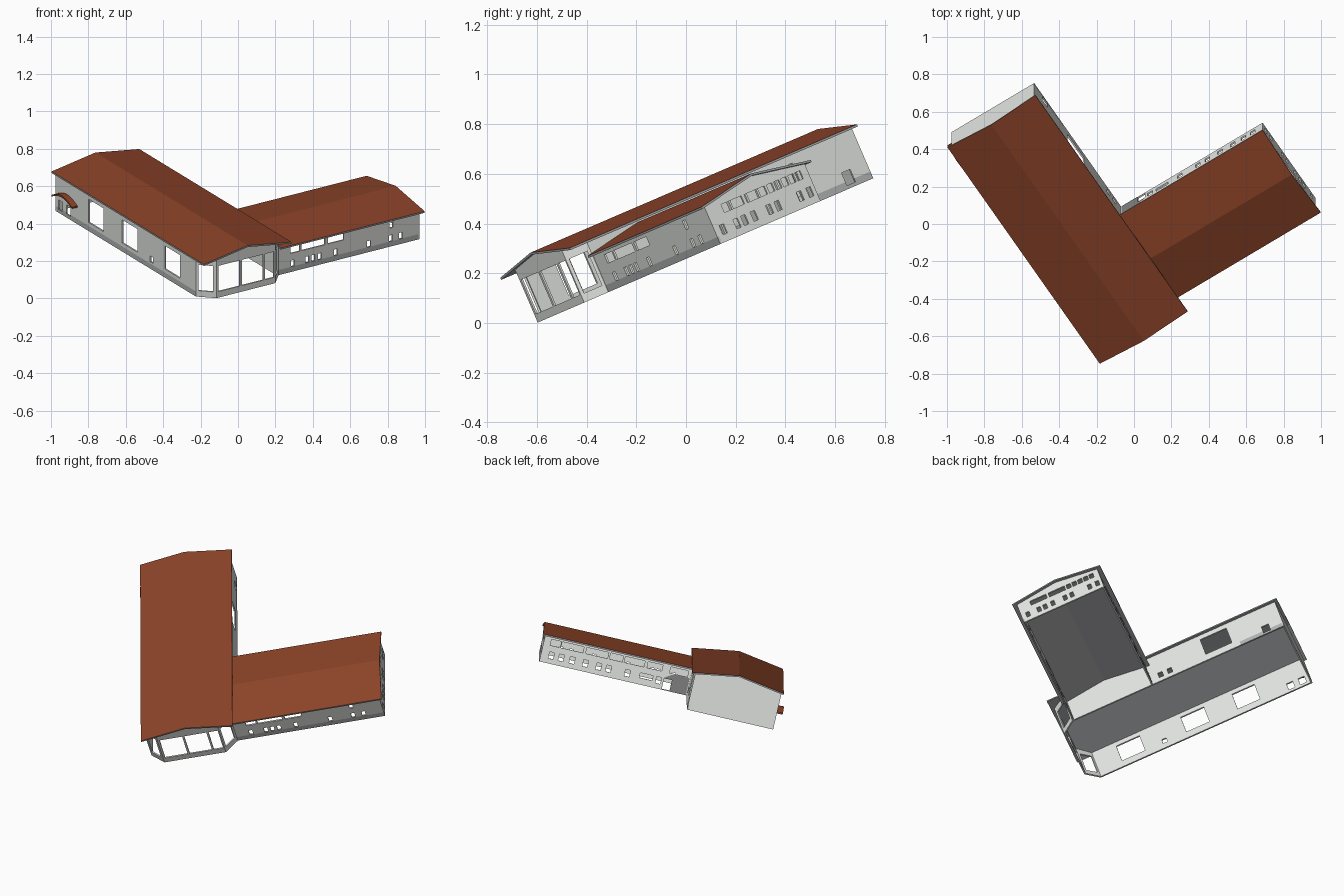
import bpy, bmesh, math
from mathutils import Matrix, Vector

if "Cube" in bpy.data.objects:
    bpy.data.objects.remove(bpy.data.objects["Cube"])

# The building is turned in plan, then tipped about the x axis.
PLACE = (Matrix.Translation((0, -0.6, 0)) @ Matrix.Rotation(math.atan(0.43), 4, 'X')
         @ Matrix.Rotation(math.radians(32.9), 4, 'Z'))


def mat(name, rgb):
    m = bpy.data.materials.new(name)
    m.diffuse_color = (*rgb, 1)
    m.use_nodes = True
    m.node_tree.nodes["Principled BSDF"].inputs["Base Color"].default_value = m.diffuse_color
    return m


WALL = mat("wall_light_grey", (0.77, 0.79, 0.76))
PLINTH = mat("plinth_grey", (0.45, 0.46, 0.46))
ROOF = mat("roof_red_brown", (0.26, 0.056, 0.021))
SOFFIT = mat("soffit_grey", (0.38, 0.385, 0.40))
DARK = mat("painted_patch_dark_grey", (0.22, 0.225, 0.22))


def finish(bm, name, mats):
    me = bpy.data.meshes.new(name)
    bm.to_mesh(me)
    bm.free()
    ob = bpy.data.objects.new(name, me)
    for m in mats:
        me.materials.append(m)
    ob.matrix_world = PLACE
    bpy.context.collection.objects.link(ob)
    return ob


def main_top(p):
    return 0.27 - 0.045 * abs(p.x - 0.0915) / 0.28


def wing_top(p):
    return 0.212 - 0.045 * abs(p.y - 0.408) / 0.286


def row(low, high, *spans):
    return [(a, b, low, high) for a, b in spans]


def small(low, high, width, *centres):
    return [(c - width / 2, c + width / 2, low, high) for c in centres]


def wall(name, p0, p1, top, openings=(), origin=0.0, ridge=None, plinth_from=None):
    """Thin wall from p0 to p1 with real openings; top edge follows the roof."""
    p0, p1 = Vector(p0), Vector(p1)
    length = (p1 - p0).length
    holes = [(*sorted((abs(a - origin), abs(b - origin))), lo, hi) for a, b, lo, hi in openings]
    ss = {0.0, round(length, 4)} | {round(x, 4) for h in holes for x in h[:2]}
    ss |= {round(x, 4) for x in (ridge, plinth_from) if x is not None}
    ss = sorted(ss)
    ws = sorted({0.0, 0.03} | {round(x, 4) for h in holes for x in h[2:]}) + [None]
    bm = bmesh.new()
    grid = []
    for s in ss:
        p = p0.lerp(p1, s / length)
        grid.append([bm.verts.new((p.x, p.y, top(p) - 0.009 if w is None else w)) for w in ws])
    for i in range(len(ss) - 1):
        for j in range(len(ws) - 1):
            s = (ss[i] + ss[i + 1]) / 2
            w = (ws[j] + ws[j + 1]) / 2 if ws[j + 1] is not None else ws[j] + 0.001
            if any(a < s < b and lo < w < hi for a, b, lo, hi in holes):
                continue
            f = bm.faces.new((grid[i][j], grid[i + 1][j], grid[i + 1][j + 1], grid[i][j + 1]))
            painted = plinth_from is not None and s > plinth_from and w < 0.03
            f.material_index = 1 if painted else 0
    loose = [v for v in bm.verts if not v.link_faces]
    bmesh.ops.delete(bm, geom=loose, context='VERTS')
    ob = finish(bm, name, (WALL, PLINTH))
    sol = ob.modifiers.new("thickness", 'SOLIDIFY')
    sol.thickness = 0.009
    sol.offset = -1
    sol.material_offset = -1      # inside stays light
    return ob


def slab(name, profile, start, end, to_point, mats, thick):
    """Sheet following a profile of (across, height), extruded along its length."""
    ring = list(profile) + [(c, h - thick) for c, h in reversed(profile)]
    bm = bmesh.new()
    ends = [[bm.verts.new(to_point(c, l, h)) for c, h in ring] for l in (start, end)]
    n, k = len(ring), len(profile)
    for i in range(n):
        j = (i + 1) % n
        f = bm.faces.new((ends[0][i], ends[0][j], ends[1][j], ends[1][i]))
        f.material_index = 0 if i < k - 1 else 1
    for i in range(k - 1):        # end caps as quads
        for e in ends:
            f = bm.faces.new((e[i], e[i + 1], e[n - 2 - i], e[n - 1 - i]))
            f.material_index = 1
    bmesh.ops.recalc_face_normals(bm, faces=bm.faces)
    return finish(bm, name, mats)


# Main hall walls, counter-clockwise from the bay front
bay = row(0.035, 0.185, (0.012, 0.15), (0.162, 0.298), (0.31, 0.367))
wall("bay_front_wall", (-0.095, 0.066), (0.28, 0.066), main_top, bay, ridge=0.1865)
pane = row(0.035, 0.185, (0.014, 0.094))
wall("bay_right_wall", (0.28, 0.066), (0.352, 0.145), main_top, pane)
wall("bay_left_wall", (-0.175, 0.145), (-0.095, 0.066), main_top, pane)
wall("main_right_wall", (0.352, 0.145), (0.352, 1.527), main_top,
     row(0.05, 0.185, (1.03, 1.2)) + small(0.015, 0.07, 0.045, 1.42)
     + small(0.03, 0.07, 0.028, 0.735, 0.795), origin=0.145, plinth_from=1.1)
wall("main_back_wall", (0.352, 1.527), (-0.175, 1.527), main_top, ridge=0.2605)
wall("main_left_wall", (-0.175, 1.527), (-0.175, 0.145), main_top,
     row(0.05, 0.185, (0.30, 0.45), (0.72, 0.87), (1.055, 1.20))
     + small(0.04, 0.075, 0.028, 0.58) + small(0.02, 0.075, 0.04, 1.40, 1.475),
     origin=1.527, plinth_from=0)

# Side wing walls
wall("wing_front_wall", (0.352, 0.147), (1.252, 0.147), wing_top,
     row(0.108, 0.145, (0.43, 0.49), (0.50, 0.65), (0.667, 0.768), (1.06, 1.083))
     + small(0.03, 0.066, 0.022, 0.444, 0.536, 0.575, 0.616, 0.718, 0.929, 1.068, 1.132),
     origin=0.352, plinth_from=0)
wall("wing_end_wall", (1.252, 0.147), (1.252, 0.67), wing_top,
     row(0.11, 0.145, (0.225, 0.33), (0.345, 0.45))
     + small(0.11, 0.145, 0.027, 0.475, 0.512, 0.549, 0.586, 0.623)
     + small(0.03, 0.07, 0.023, 0.188, 0.26, 0.30, 0.35, 0.43, 0.474, 0.59, 0.64),
     origin=0.147, ridge=0.261)
wall("wing_back_wall", (1.252, 0.67), (0.352, 0.67), wing_top,
     row(0.108, 0.145, (0.042, 0.102), (0.108, 0.241), (0.259, 0.392), (0.404, 0.482),
         (0.494, 0.614), (0.633, 0.723), (0.771, 0.88))
     + small(0.03, 0.07, 0.03, 0.063, 0.123, 0.19, 0.271, 0.352, 0.412, 0.527, 0.717)
     + row(0.04, 0.07, (0.602, 0.68)) + row(0.005, 0.07, (0.747, 0.795)))

# Curved painted patch beside the back door, as a thin plate
bm = bmesh.new()
steps = [0.745 + 0.05 * i / 5 for i in range(6)] + [0.795 + 0.1 * i / 5 for i in range(6)]
for s0, s1 in zip(steps, steps[1:]):
    if s1 - s0 < 1e-6:
        continue
    low = 0.07 if s1 < 0.7951 else 0.0
    high = [0.072 + 0.033 * math.sin(min(1, (s - 0.745) / 0.07) * math.pi / 2) for s in (s0, s1)]
    bm.faces.new([bm.verts.new((1.252 - s, 0.6715, w)) for s, w in
                  ((s0, low), (s1, low), (s1, high[1]), (s0, high[0]))])
finish(bm, "painted_patch", (DARK,))

# Pitched roofs
slab("main_roof", [(-0.188, 0.225), (0.0915, 0.27), (0.371, 0.225)], 0.046, 1.545,
     lambda c, l, h: (c, l, h), (ROOF, SOFFIT), 0.009)
slab("wing_roof", [(0.122, 0.167), (0.408, 0.212), (0.694, 0.167)], 0.353, 1.268,
     lambda c, l, h: (l, c, h), (ROOF, SOFFIT), 0.009)

# Arched canopy over the side entrance
arch = [(1.31 + 0.2 * i / 10, 0.107 + 0.03 * math.sin(math.pi * i / 10)) for i in range(11)]
slab("entrance_canopy", arch, -0.21, -0.174,
     lambda c, l, h: (l, c, h), (ROOF, ROOF), 0.01)
